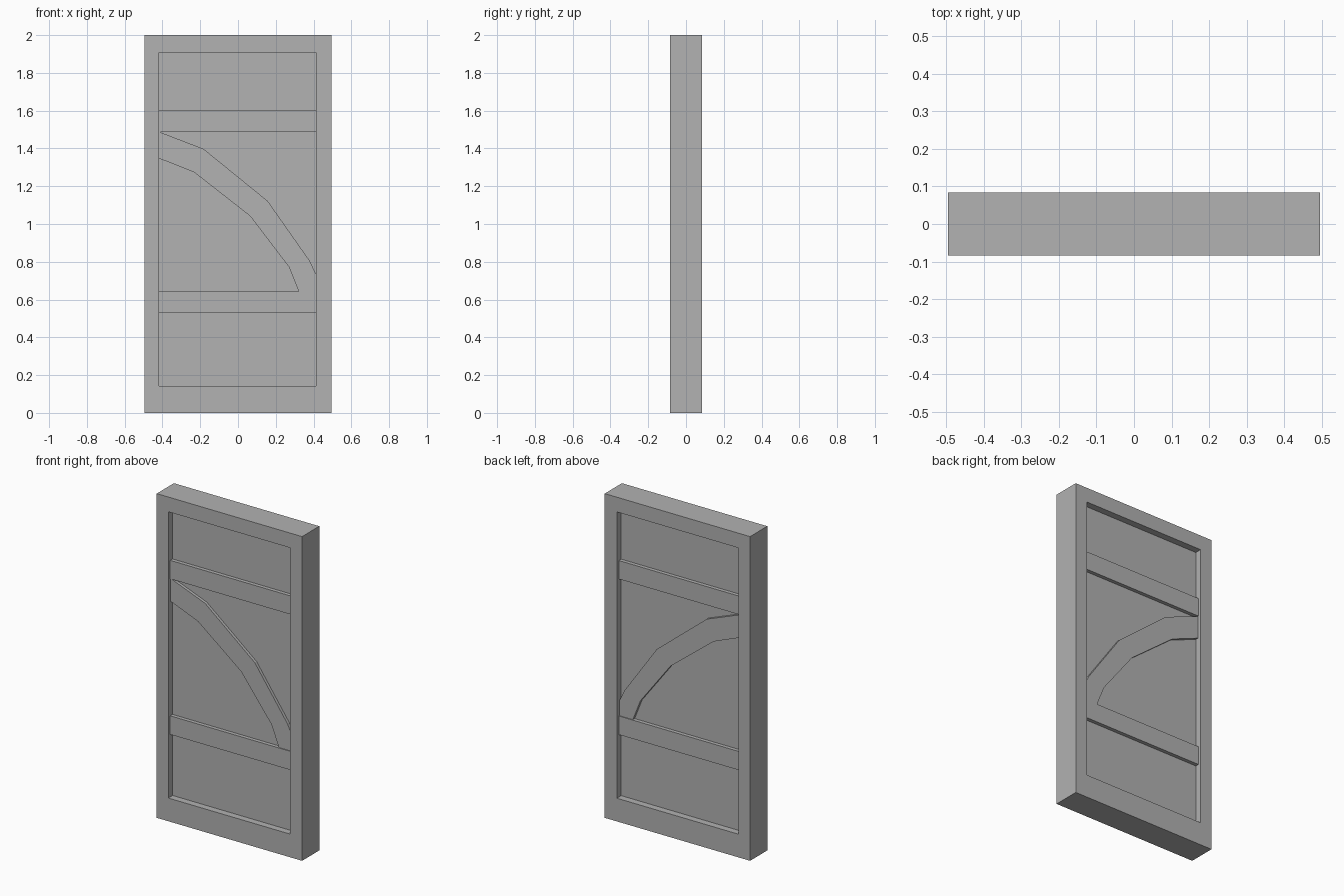
import bpy
import bmesh

cube = bpy.data.objects.get("Cube")
if cube:
    bpy.data.objects.remove(cube, do_unlink=True)

grey = bpy.data.materials.new("plain grey")
grey.use_nodes = True
colour = (0.445, 0.445, 0.445, 1)
grey.diffuse_color = colour
grey.node_tree.nodes["Principled BSDF"].inputs["Base Color"].default_value = colour

# Overall half sizes and the opening inside the frame
HALF_X, HALF_Y, HEIGHT = 0.496, 0.084, 2.0
LEFT, RIGHT, LOW, HIGH = -0.417, 0.413, 0.143, 1.909


def finish(name, bm):
    bmesh.ops.recalc_face_normals(bm, faces=bm.faces)
    mesh = bpy.data.meshes.new(name)
    bm.to_mesh(mesh)
    bm.free()
    mesh.materials.append(grey)
    obj = bpy.data.objects.new(name, mesh)
    bpy.context.collection.objects.link(obj)
    return obj


def rectangle(x0, x1, z0, z1):
    return [(x0, z0), (x1, z0), (x1, z1), (x0, z1)]


def slab(name, outline, half_depth):
    """Extrude an x-z outline evenly to front and back."""
    bm = bmesh.new()
    face = bm.faces.new([bm.verts.new((x, -half_depth, z)) for x, z in outline])
    result = bmesh.ops.extrude_face_region(bm, geom=[face])
    verts = [v for v in result["geom"] if isinstance(v, bmesh.types.BMVert)]
    bmesh.ops.translate(bm, verts=verts, vec=(0, 2 * half_depth, 0))
    return finish(name, bm)


def ring(name, outer, inner, half_depth):
    """Closed frame: four outlines joined in turn around its section."""
    bm = bmesh.new()
    section = [(outer, -half_depth), (inner, -half_depth),
               (inner, half_depth), (outer, half_depth)]
    loops = [[bm.verts.new((x, y, z)) for x, z in shape] for shape, y in section]
    for i, a in enumerate(loops):
        b = loops[(i + 1) % len(loops)]
        for j in range(len(a)):
            k = (j + 1) % len(a)
            bm.faces.new((a[j], a[k], b[k], b[j]))
    return finish(name, bm)


# Outer frame and the recessed panel in it
ring("door_frame", rectangle(-HALF_X, HALF_X, 0, HEIGHT),
     rectangle(LEFT, RIGHT, LOW, HIGH), HALF_Y)
slab("door_panel", rectangle(LEFT, RIGHT, LOW, HIGH), 0.042)

# Cross rails stand out on both faces
for name, z0, z1 in (("upper_rail", 1.488, 1.602), ("lower_rail", 0.528, 0.643)):
    slab(name, rectangle(LEFT, RIGHT, z0, z1), 0.065)

# Curved brace between the rails
brace_top = [(LEFT, 1.488), (-0.183, 1.398), (0.157, 1.122), (0.379, 0.806), (RIGHT, 0.735)]
brace_bottom = [(RIGHT, 0.643), (0.321, 0.643), (0.27, 0.772), (0.064, 1.042),
                (-0.231, 1.273), (LEFT, 1.347)]
slab("curved_brace", brace_top + brace_bottom, 0.06)
